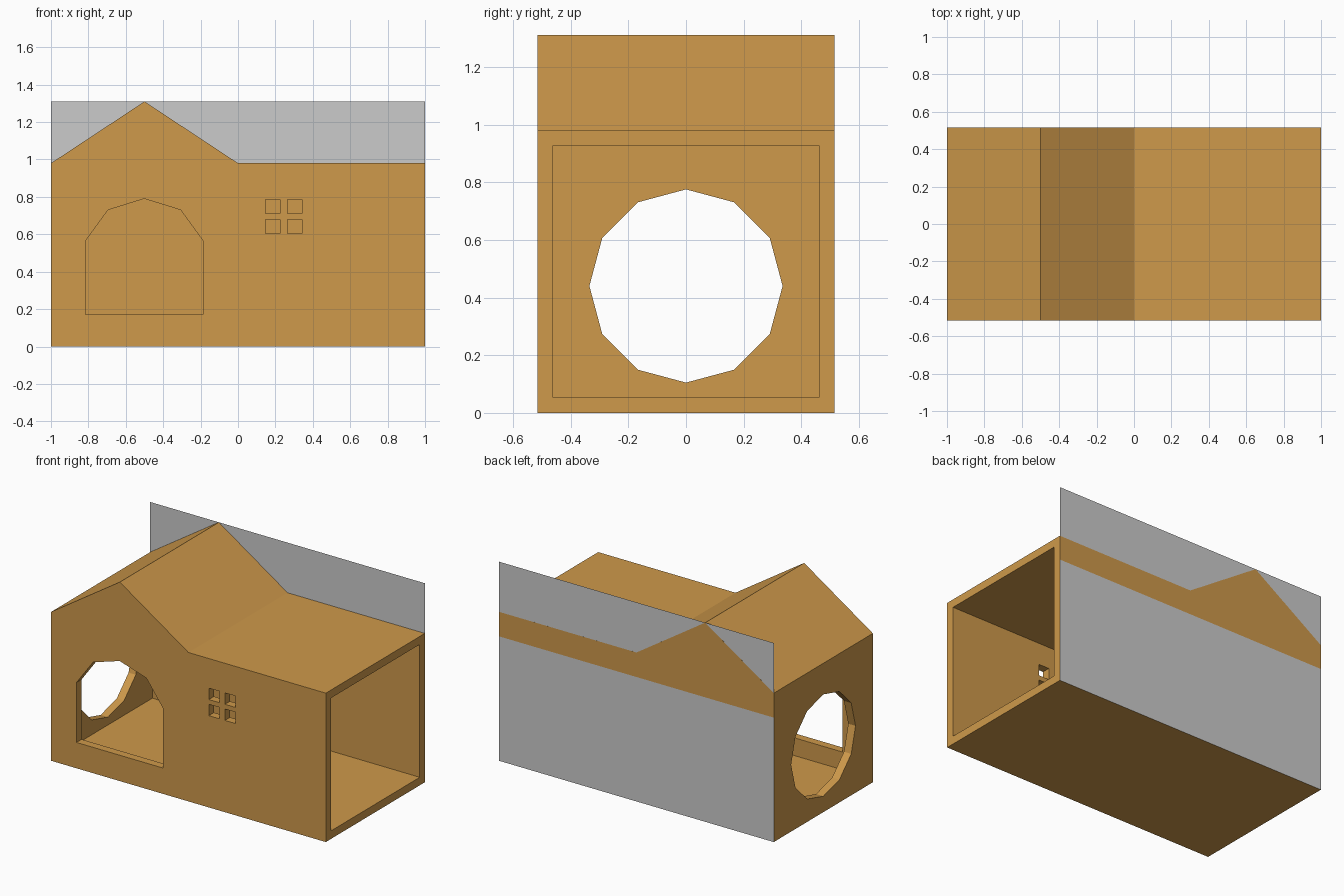
import bpy, bmesh
from math import sin, cos, pi

if "Cube" in bpy.data.objects:
    bpy.data.objects.remove(bpy.data.objects["Cube"])

HALF_D = 0.515   # half depth of the house
T = 0.053        # wall thickness


def prism(name, profile, axis, a, b):
    """Extrude a 2D profile along x (profile = y,z) or y (profile = x,z)."""
    bm = bmesh.new()
    place = (lambda p: (a, *p)) if axis == 'x' else (lambda p: (p[0], a, p[1]))
    face = bm.faces.new([bm.verts.new(place(p)) for p in profile])
    ext = bmesh.ops.extrude_face_region(bm, geom=[face])
    verts = [g for g in ext['geom'] if isinstance(g, bmesh.types.BMVert)]
    bmesh.ops.translate(bm, verts=verts,
                        vec=(b - a, 0, 0) if axis == 'x' else (0, b - a, 0))
    bmesh.ops.recalc_face_normals(bm, faces=bm.faces)
    me = bpy.data.meshes.new(name)
    bm.to_mesh(me)
    bm.free()
    ob = bpy.data.objects.new(name, me)
    bpy.context.collection.objects.link(ob)
    return ob


def cut(target, cutter):
    """Subtract the cutter, then remove it."""
    mod = target.modifiers.new("cut", 'BOOLEAN')
    mod.operation, mod.solver, mod.object = 'DIFFERENCE', 'EXACT', cutter
    bpy.context.view_layer.objects.active = target
    bpy.ops.object.modifier_apply(modifier=mod.name)
    bpy.data.objects.remove(cutter, do_unlink=True)


# House body with gabled left half and flat right half
house = prism("house_shell", [(-1, 0), (1, 0), (1, 0.98), (0, 0.98),
                              (-0.5, 1.31), (-1, 0.98)], 'y', -HALF_D, HALF_D)

# Hollow interior, open at the right end
cut(house, prism("interior", [(-1 + T, T), (1.1, T), (1.1, 0.98 - T),
                              (-0.016, 0.98 - T), (-0.5, 1.246),
                              (-1 + T, 0.951)], 'y', -HALF_D + T, HALF_D - T))

# Twelve-sided hole in the left wall
ring = [(0.335 * sin(i * pi / 6), 0.44 + 0.335 * cos(i * pi / 6)) for i in range(12)]
cut(house, prism("round_hole", ring, 'x', -1.1, -0.9))

# Arched doorway in the front
door = [(-0.815, 0.17), (-0.187, 0.17), (-0.187, 0.565), (-0.307, 0.73),
        (-0.501, 0.79), (-0.695, 0.73), (-0.815, 0.565)]
cut(house, prism("doorway", door, 'y', -0.6, -0.4))

# Four-pane window in the front
for x in (0.148, 0.265):
    for z in (0.604, 0.71):
        pane = [(x, z), (x + 0.077, z), (x + 0.077, z + 0.075), (x, z + 0.075)]
        cut(house, prism("pane", pane, 'y', -0.6, -0.4))

wood = bpy.data.materials.new("wood")
wood.diffuse_color = (0.62, 0.32, 0.07, 1)
wood.use_nodes = True
wood.node_tree.nodes["Principled BSDF"].inputs["Base Color"].default_value = wood.diffuse_color
house.data.materials.clear()
house.data.materials.append(wood)

# Thin backing sheet behind the house, leaning very slightly into it
me = bpy.data.meshes.new("back_sheet")
me.from_pydata([(1, 0.5155, 0), (-1, 0.5155, 0), (-1, 0.5147, 1.31), (1, 0.5147, 1.31)],
               [], [(0, 1, 2, 3)])
bpy.context.collection.objects.link(bpy.data.objects.new("back_sheet", me))
